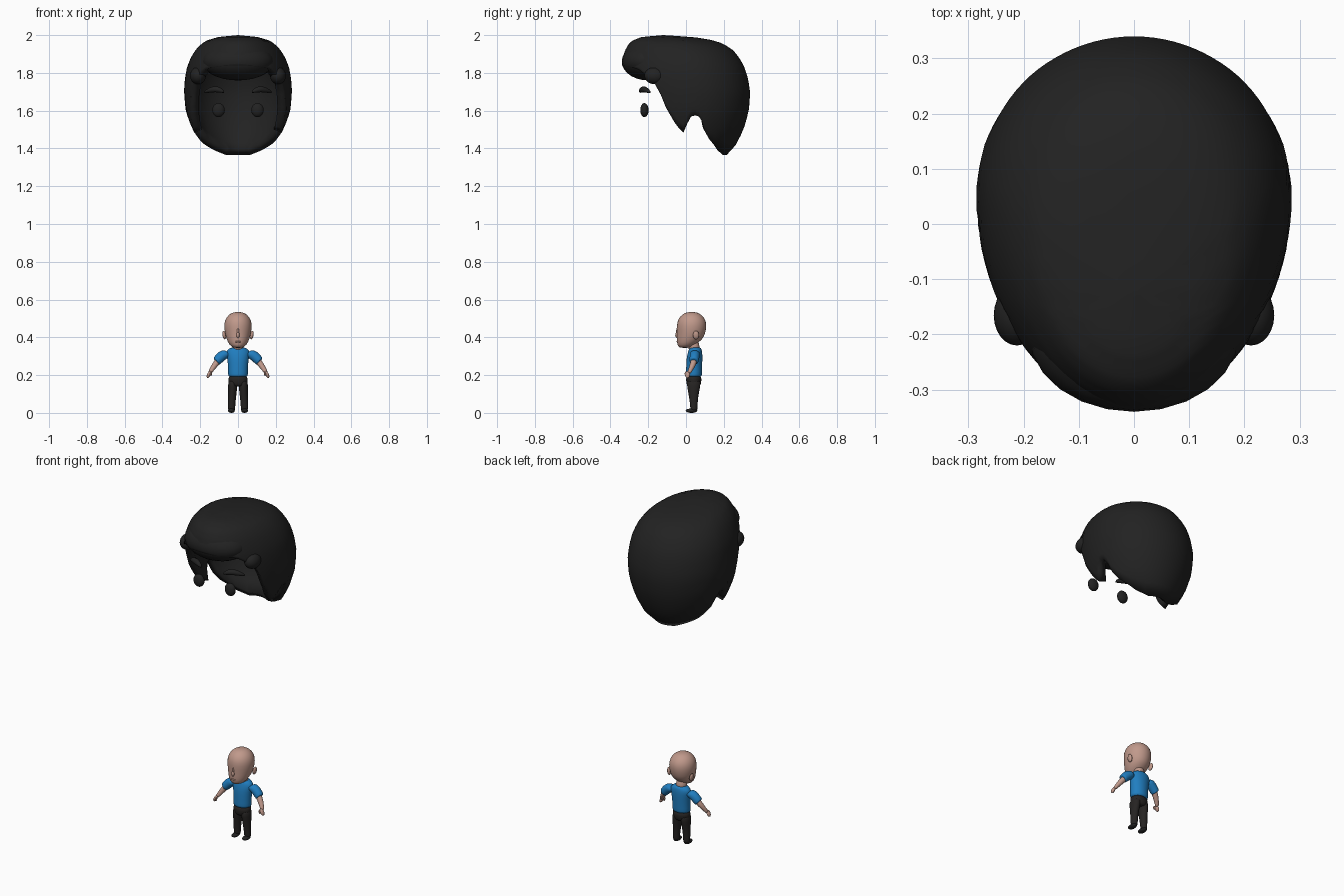
import bpy, bmesh, math
from mathutils import Vector, Matrix

cube = bpy.data.objects.get("Cube")
if cube:
    bpy.data.objects.remove(cube)


def material(name, rgb):
    m = bpy.data.materials.new(name)
    m.use_nodes = True
    m.diffuse_color = (*rgb, 1)
    m.node_tree.nodes["Principled BSDF"].inputs["Base Color"].default_value = (*rgb, 1)
    return m


SKIN = material("skin", (0.53, 0.32, 0.26))
BLUE = material("shirt_blue", (0.015, 0.21, 0.53))
HAIR = material("hair_black", (0.016, 0.016, 0.016))
DARK = material("trouser_black", (0.019, 0.017, 0.016))


def finish(name, bm, mat, subsurf=0):
    me = bpy.data.meshes.new(name)
    bm.to_mesh(me)
    bm.free()
    me.materials.append(mat)
    me.shade_smooth()
    ob = bpy.data.objects.new(name, me)
    bpy.context.collection.objects.link(ob)
    if subsurf:
        ob.modifiers.new("smooth", 'SUBSURF').levels = subsurf
    return ob


def ball(name, center, radii, mat, tilt=0):
    bm = bmesh.new()
    bmesh.ops.create_uvsphere(bm, u_segments=24, v_segments=14, radius=1)
    bm.transform(Matrix.Translation(center) @ Matrix.Rotation(tilt, 4, 'Y') @ Matrix.Diagonal((*radii, 1)))
    return finish(name, bm, mat)


def loft(name, rings, mat, axis=(0, 0, 1), side=1, sides=16):
    """Closed skin over elliptical rings (x, y, z, rx, ry) facing along axis."""
    bm = bmesh.new()
    turn = Vector((0, 0, 1)).rotation_difference(Vector(axis))
    loops = []
    for x, y, z, rx, ry in rings:
        loop = []
        for i in range(sides):
            a = math.tau * i / sides
            p = Vector((x, y, z)) + turn @ Vector((rx * math.cos(a), ry * math.sin(a), 0))
            loop.append(bm.verts.new((p.x * side, p.y, p.z)))
        loops.append(loop)
    for lo, hi in zip(loops, loops[1:]):
        for i in range(sides):
            j = (i + 1) % sides
            bm.faces.new((lo[i], lo[j], hi[j], hi[i]))
    bm.faces.new(loops[0])
    bm.faces.new(loops[-1])
    bmesh.ops.recalc_face_normals(bm, faces=bm.faces)
    return finish(name, bm, mat, 1)


def sample(table, t):
    """Linear lookup in rows sorted by their first value."""
    if t <= table[0][0]:
        return table[0][1:]
    for a, b in zip(table, table[1:]):
        if t <= b[0]:
            f = (t - a[0]) / (b[0] - a[0])
            return [p + (q - p) * f for p, q in zip(a[1:], b[1:])]
    return table[-1][1:]


# Hair hull sections: height, half width, front y, widest y, back y
HULL = [(1.365, .125, -.22, .05, .215), (1.42, .2, -.26, .05, .265), (1.5, .245, -.28, .05, .305),
        (1.6, .277, -.3, .05, .333), (1.7, .286, -.32, .05, .34), (1.77, .281, -.335, .04, .328),
        (1.83, .27, -.34, .03, .31), (1.88, .25, -.335, .02, .282), (1.92, .226, -.322, 0, .25),
        (1.95, .198, -.305, -.02, .205), (1.97, .17, -.285, -.04, .16), (1.99, .105, -.235, -.09, .04),
        (2.0, 0, -.12, -.12, -.12)]
# Lower hair edge: y around the head, height
EDGE = [(-.34, 1.84), (-.25, 1.82), (-.19, 1.77), (-.155, 1.72), (-.13, 1.63), (-.08, 1.54), (-.03, 1.48),
        (-.01, 1.5), (.005, 1.55), (.03, 1.575), (.065, 1.575), (.09, 1.54), (.1, 1.5), (.14, 1.45),
        (.23, 1.39), (.3, 1.366)]


def build_hair(segments=96, rows=20):
    bm = bmesh.new()
    top = bm.verts.new((0, -.12, 2))
    columns = []
    for i in range(segments):
        a = math.tau * i / segments
        c, s = math.cos(a), math.sin(a)
        edge = sample(EDGE, .05 + s * (.29 if s > 0 else .39))[0]
        column = []
        for k in range(1, rows + 1):
            z = 2 - (2 - edge) * (k / rows) ** 1.7
            w, front, mid, back = sample(HULL, z)
            column.append(bm.verts.new((w * c, mid + s * (back - mid if s > 0 else mid - front), z)))
        columns.append(column)
    for i, left in enumerate(columns):
        right = columns[(i + 1) % segments]
        bm.faces.new((top, left[0], right[0]))
        for k in range(rows - 1):
            bm.faces.new((left[k], left[k + 1], right[k + 1], right[k]))
    ob = finish("hair_shell", bm, HAIR)
    shell = ob.modifiers.new("thickness", 'SOLIDIFY')
    shell.thickness = .045
    shell.offset = -1


# Hair and floating facial features
build_hair()
ball("hair_quiff", (0, -.2, 1.86), (.19, .14, .1), HAIR)
for side, word in ((1, "left"), (-1, "right")):
    ball(word + "_temple_curl", (.212 * side, -.165, 1.785), (.042, .055, .045), HAIR)
    ball(word + "_eye", (.103 * side, -.22, 1.603), (.033, .022, .037), HAIR)
    loft(word + "_eyebrow", [(.072, -.243, 1.698, .004, .006), (.088, -.238, 1.708, .014, .014),
                             (.12, -.226, 1.716, .018, .016), (.155, -.207, 1.708, .014, .014),
                             (.181, -.188, 1.696, .004, .006)], HAIR, (.9, .42, 0), side, 12)

# Head
loft("head", [(0, -.006, .343, .024, .03), (0, .0, .358, .046, .047), (0, .02, .39, .062, .071),
              (0, .027, .42, .07, .076), (0, .03, .46, .076, .081), (0, .03, .495, .07, .075),
              (0, .03, .522, .049, .052), (0, .03, .535, .02, .022)], SKIN)
loft("neck", [(0, .045, .32, .034, .03), (0, .042, .35, .03, .03), (0, .035, .39, .03, .032)], SKIN)
ball("nose", (0, -.046, .412), (.009, .011, .016), SKIN)
ball("nose_bridge", (0, -.045, .432), (.006, .007, .02), SKIN)
ball("mouth", (0, -.044, .377), (.016, .006, .005), SKIN)

# Torso
loft("shirt", [(0, .041, .188, .053, .043), (0, .042, .2, .053, .043), (0, .043, .24, .053, .043),
               (0, .045, .29, .058, .043), (0, .048, .32, .066, .039), (0, .049, .337, .055, .034),
               (0, .048, .348, .036, .03)], BLUE)
loft("trouser_hips", [(0, .041, .2, .05, .041), (0, .041, .175, .053, .042),
                      (0, .041, .15, .05, .039), (0, .041, .138, .04, .03)], DARK)

# Limbs and ears
for side, word in ((1, "left"), (-1, "right")):
    ball(word + "_ear", (.073 * side, .053, .412), (.009, .016, .023), SKIN, .15 * side)
    loft(word + "_sleeve", [(.05, .048, .318, .022, .026), (.075, .047, .31, .027, .027),
                            (.095, .045, .293, .027, .026), (.113, .042, .274, .025, .025),
                            (.115, .042, .272, .023, .023)], BLUE, (.75, -.1, -.65), side)
    loft(word + "_arm", [(.085, .045, .3, .018, .018), (.112, .041, .268, .017, .017),
                         (.13, .031, .243, .014, .015), (.146, .019, .218, .01, .011),
                         (.151, .015, .21, .009, .01)], SKIN, (.55, -.25, -.8), side)
    ball(word + "_hand", (.154 * side, .008, .203), (.009, .013, .02), SKIN, -.45 * side)
    ball(word + "_thumb", (.143 * side, -.001, .206), (.005, .006, .012), SKIN, -.1 * side)
    loft(word + "_trouser_leg", [(.026, .041, .18, .026, .039), (.028, .041, .14, .025, .036),
                                 (.03, .04, .1, .022, .027), (.033, .041, .055, .02, .021),
                                 (.034, .042, .02, .019, .019), (.034, .042, .012, .018, .018)], DARK, side=side)
    ball(word + "_shoe", (.035 * side, .029, .0115), (.018, .031, .0115), HAIR)
